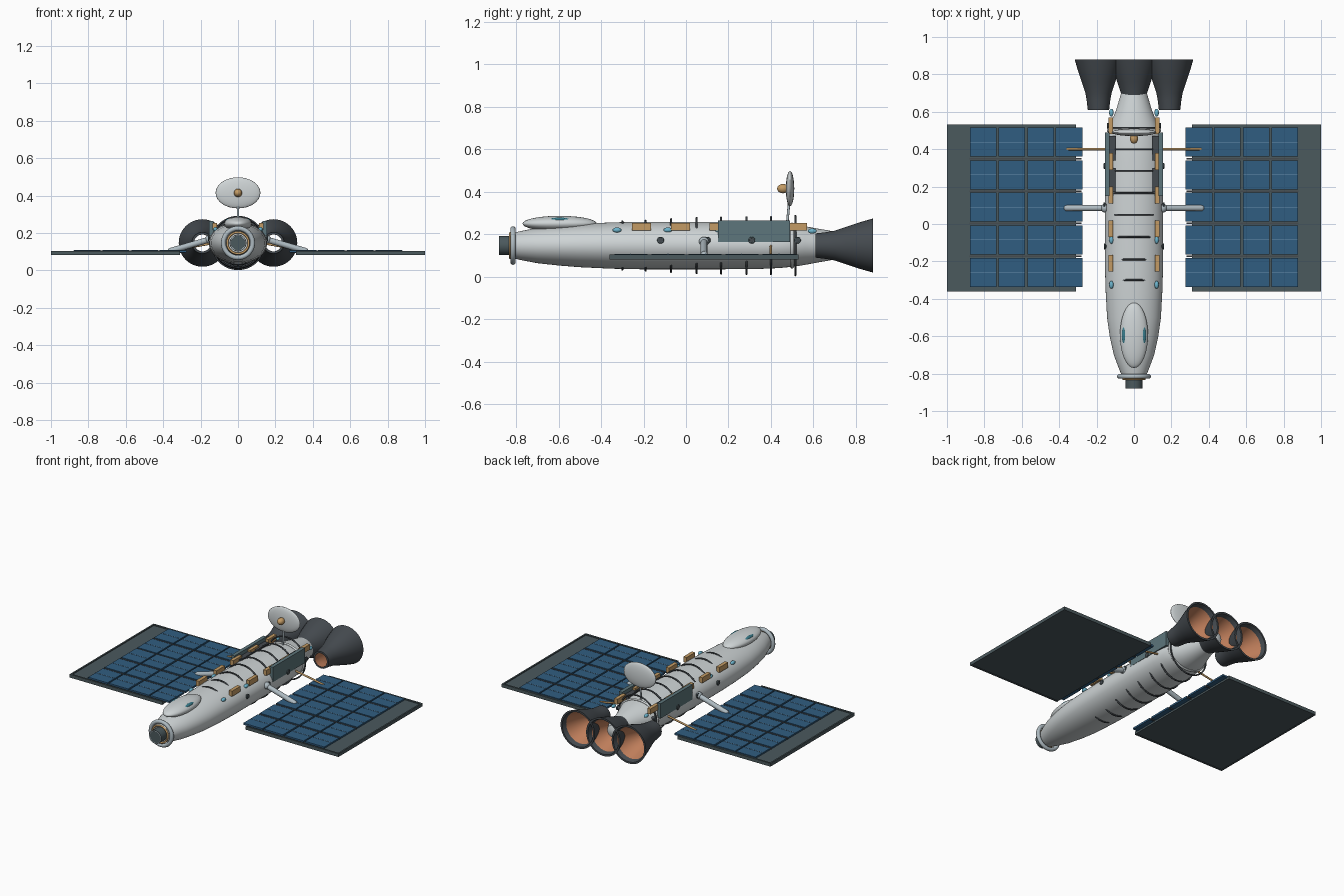
import bpy, bmesh, math
from mathutils import Vector

if "Cube" in bpy.data.objects:
    bpy.data.objects.remove(bpy.data.objects["Cube"])

CZ = 0.147  # height of the hull axis


def mat(name, r, g, b):
    m = bpy.data.materials.new(name)
    m.diffuse_color = (r, g, b, 1)
    m.use_nodes = True
    m.node_tree.nodes["Principled BSDF"].inputs["Base Color"].default_value = m.diffuse_color
    return m


HULL = mat("pale_grey", .62, .66, .67)
STEEL = mat("blue_grey", .42, .49, .53)
DARK = mat("dark_grey", .06, .07, .08)
FRAME = mat("frame_grey", .07, .10, .11)
BLUE = mat("cell_blue", .03, .11, .22)
LINE = mat("line_blue", .15, .30, .45)
COPPER = mat("copper", .55, .22, .11)
GOLD = mat("gold", .55, .33, .13)
TEAL = mat("teal", .04, .2, .26)
SLATE = mat("slate", .11, .18, .20)
CYAN = mat("cyan", .15, .45, .6)


def finish(ob, name, m, smooth=True):
    ob.name = name
    ob.data.materials.append(m)
    if smooth:
        bpy.ops.object.select_all(action='DESELECT')
        ob.select_set(True)
        bpy.context.view_layer.objects.active = ob
        bpy.ops.object.shade_smooth_by_angle(angle=math.radians(40))
    return ob


def box(name, loc, size, m, rot=(0, 0, 0)):
    bpy.ops.mesh.primitive_cube_add(size=1, location=loc, rotation=rot)
    ob = bpy.context.object
    ob.scale = size
    return finish(ob, name, m, False)


def ball(name, loc, radii, m, seg=32):
    bpy.ops.mesh.primitive_uv_sphere_add(segments=seg, ring_count=seg // 2, location=loc)
    ob = bpy.context.object
    ob.scale = radii
    return finish(ob, name, m)


def rod(name, a, b, r, m, verts=20):
    a, b = Vector(a), Vector(b)
    bpy.ops.mesh.primitive_cylinder_add(vertices=verts, radius=r, depth=(b - a).length, location=(a + b) / 2)
    ob = bpy.context.object
    ob.rotation_euler = (b - a).to_track_quat('Z', 'Y').to_euler()
    return finish(ob, name, m)


def ring(name, loc, R, r, m, rot=(math.pi / 2, 0, 0)):
    bpy.ops.mesh.primitive_torus_add(location=loc, rotation=rot, major_radius=R, minor_radius=r,
                                     major_segments=48, minor_segments=10)
    return finish(bpy.context.object, name, m)


def loft(name, stations, x, m, seg=48, cap=True):
    """Elliptical sections (y, half width, half height) joined along y."""
    bm = bmesh.new()
    loops = []
    for y, rx, rz in stations:
        loops.append([bm.verts.new((x + rx * math.cos(2 * math.pi * i / seg), y,
                                    CZ + rz * math.sin(2 * math.pi * i / seg))) for i in range(seg)])
    for a, b in zip(loops, loops[1:]):
        for i in range(seg):
            j = (i + 1) % seg
            bm.faces.new((a[i], b[i], b[j], a[j]))
    if cap:
        bm.faces.new(loops[0])
        bm.faces.new(loops[-1])
        bmesh.ops.recalc_face_normals(bm, faces=bm.faces)
    me = bpy.data.meshes.new(name)
    bm.to_mesh(me)
    bm.free()
    ob = bpy.data.objects.new(name, me)
    bpy.context.collection.objects.link(ob)
    return finish(ob, name, m)


# hull
loft("hull", [(-.82, .06, .058), (-.78, .078, .068), (-.70, .108, .083), (-.60, .13, .094), (-.50, .144, .102),
              (-.35, .152, .109), (-.2, .156, .112), (.15, .156, .112), (.35, .153, .11), (.44, .148, .106),
              (.51, .135, .099), (.56, .115, .091), (.62, .092, .08), (.70, .069, .066), (.75, .056, .055),
              (.78, .04, .04), (.79, .015, .015)], 0, HULL)

# hull hoops, circular so they only show above and below the wide hull
for y, R in ((-.30, .113), (-.19, .117), (-.07, .124), (.05, .130), (.165, .132), (.285, .133), (.40, .134),
             (.515, .140)):
    ring("hull_hoop", (0, y, CZ), R, .005, DARK)
tail = ring("tail_collar", (0, .50, CZ), .138, .008, HULL)
tail.scale = (1, .74, 1)

# docking nose
rod("docking_port", (0, -.88, CZ), (0, -.80, CZ), .045, FRAME, 32)
ring("nose_ring", (0, -.815, CZ), .078, .013, STEEL)
ring("nose_trim", (0, -.828, CZ), .057, .006, GOLD)
ring("port_rim", (0, -.877, CZ), .040, .004, STEEL)

# cockpit blister
ball("cockpit", (0, -.595, .25), (.075, .175, .037), HULL)

# engine bells with copper liners
bell = [(.61, .057), (.66, .063), (.70, .070), (.76, .090), (.82, .110), (.88, .127)]
for x in (-.19, 0, .19):
    outer = [(y, r, r) for y, r in bell]
    lip = [(.88, .115, .115), (.85, .106, .106)]
    loft("engine_bell", (outer + lip)[::-1], x, DARK, 40, False)
    loft("bell_liner", [(y - .001, r - .012, r - .012) for y, r in bell], x, COPPER, 40, False)
    throat = [(.61, .045, .045), (.61, .057, .057)]
    loft("bell_throat_rim", throat[::-1], x, DARK, 40, False)

# dish antenna
rod("dish_mast", (0, .475, .23), (0, .49, .40), .006, STEEL)
ball("dish", (0, .49, .415), (.12, .02, .083), HULL)
ball("dish_feed", (0, .457, .415), (.022, .028, .022), GOLD, 20)

for s in (-1, 1):
    # cockpit windows
    ball("cockpit_window", (s * .052, -.595, .268), (.013, .05, .011), TEAL, 20)

    # solar wing: backing panel, rails and cells
    box("wing_panel", (s * .655, .085, .091), (.69, .88, .014), FRAME)
    for y in (-.355, .525):
        box("wing_rail", (s * .655, y, .093), (.69, .012, .022), STEEL if y > 1 else FRAME)
    box("wing_tip_rail", (s * .995, .085, .093), (.01, .89, .022), FRAME)
    for y in (-.173, .003, .174, .350):
        box("wing_rib", (s * .58, y, .1), (.6, .008, .012), DARK)
    for x in (.347, .4985, .6535, .8065):
        for y in (-.26, -.085, .09, .263, .438):
            box("solar_cell", (s * x, y, .102), (.143, .155, .012), BLUE)
            box("cell_line", (s * x, y, .1085), (.143, .003, .002), LINE)

    # wing struts
    rod("wing_strut", (s * .13, .085, .172), (s * .36, .085, .105), .016, STEEL)
    ball("strut_end", (s * .36, .085, .105), (.016, .016, .016), STEEL, 16)
    ball("strut_root", (s * .155, .085, .166), (.022, .024, .022), STEEL, 16)
    rod("wing_brace", (s * .14, .40, .145), (s * .36, .40, .105), .006, GOLD, 12)

    # side radiator
    box("radiator", (s * .143, .32, .214), (.024, .34, .1), SLATE)
    for y in (.235, .405):
        box("radiator_bracket", (s * .115, y, .225), (.035, .13, .03), DARK)

    # top equipment boxes
    for y in (-.21, -.025, .155, .335, .525):
        box("equipment_box", (s * .123, y, .235), (.024, .09, .036), GOLD)

    # thruster pods
    for y in (-.325, -.085, .155, .40, .595):
        z = .22 if y < .5 else .215
        ball("thruster_pod", (s * .121, y, z), (.012, .021, .012), CYAN, 16)

    # side portholes
    for y, x in ((-.12, .152), (.10, .154), (.31, .153), (.525, .135)):
        rod("porthole", (s * (x - .03), y, .172), (s * (x + .008), y, .172), .011, DARK)
        ring("porthole_rim", (s * (x + .005), y, .172), .012, .004, FRAME, (0, math.pi / 2, 0))
